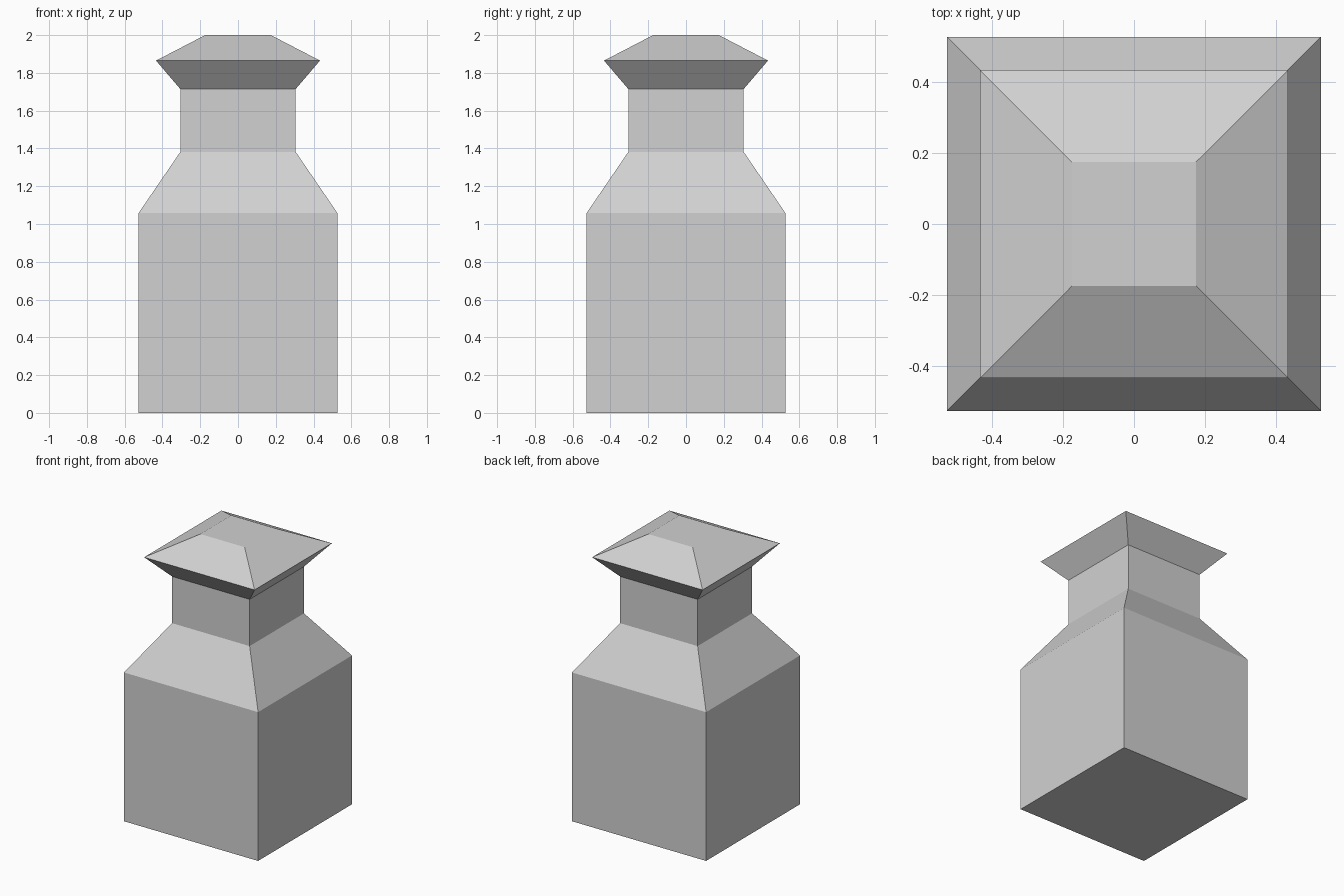
import bpy
import bmesh

cube = bpy.data.objects.get("Cube")
if cube:
    bpy.data.objects.remove(cube, do_unlink=True)

grey = bpy.data.materials.new("light_grey")
grey.use_nodes = True
colour = (0.64, 0.64, 0.64, 1)
grey.diffuse_color = colour
grey.node_tree.nodes["Principled BSDF"].inputs["Base Color"].default_value = colour


def square_loft(name, profile, close_bottom=False, close_top=False):
    """Stack square rings given as (half width, height) and skin them."""
    bm = bmesh.new()
    corners = ((-1, -1), (1, -1), (1, 1), (-1, 1))
    rings = [[bm.verts.new((sx * r, sy * r, z)) for sx, sy in corners]
             for r, z in profile]
    for low, high in zip(rings, rings[1:]):
        for i in range(4):
            j = (i + 1) % 4
            bm.faces.new((low[i], low[j], high[j], high[i]))
    if close_bottom:
        bm.faces.new(reversed(rings[0]))
    if close_top:
        bm.faces.new(rings[-1])
    mesh = bpy.data.meshes.new(name)
    bm.to_mesh(mesh)
    bm.free()
    mesh.materials.append(grey)
    obj = bpy.data.objects.new(name, mesh)
    bpy.context.collection.objects.link(obj)
    return obj


# Square body, sloping shoulder and straight neck
square_loft("bottle_body", [(0.527, 0), (0.527, 1.057), (0.305, 1.382), (0.305, 1.714)],
            close_bottom=True)

# Flared cap with a bevelled, flat top
square_loft("bottle_cap", [(0.305, 1.714), (0.434, 1.865), (0.174, 2.0)], close_top=True)
